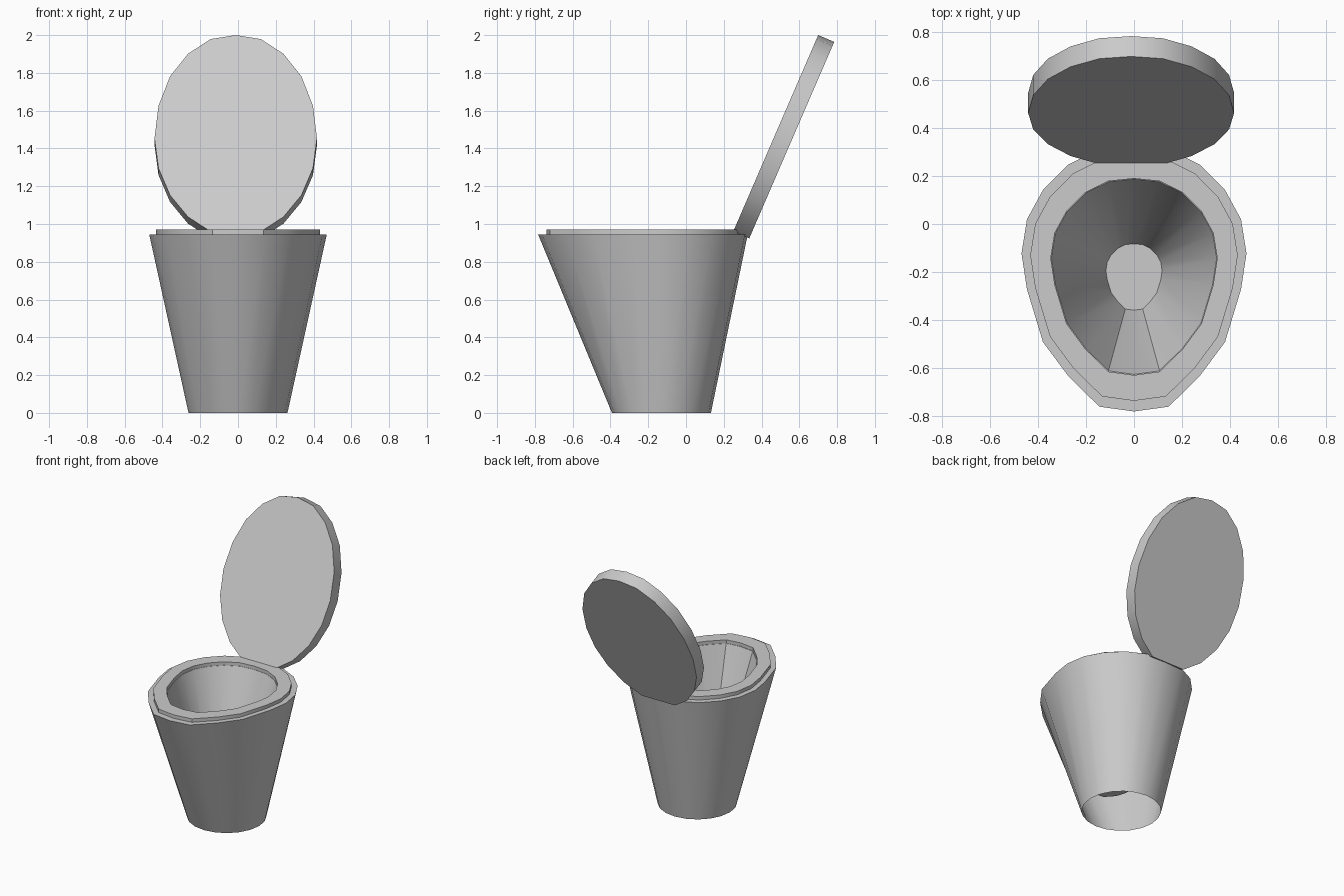
import bpy, bmesh
from math import sin, cos, radians
from mathutils import Vector

if "Cube" in bpy.data.objects:
    bpy.data.objects.remove(bpy.data.objects["Cube"])

STEP = radians(18)          # every outline has 20 sides
# Egg outline: offsets along y from its widest line, front tip to back
EGG_Y = [-0.66, -0.64, -0.51, -0.37, -0.15, 0, 0.143, 0.265, 0.37, 0.435, 0.45]
LID_S = [0.0, 0.0, 0.085, 0.21, 0.365, 0.537, 0.725, 0.895, 1.025, 1.11, 1.133]


def outline(half_width, lengths):
    """Closed counter-clockwise outline, mirrored from one half."""
    half = [(half_width * sin(i * STEP), v) for i, v in enumerate(lengths)]
    return half + [(-x, v) for x, v in reversed(half[1:-1])]


def egg(scale, cy, z):
    return [Vector((x * scale, cy + y * scale, z)) for x, y in outline(0.47, EGG_Y)]


def ellipse(rx, ry, cy, z):
    pts = outline(rx, [-ry * cos(i * STEP) for i in range(11)])
    return [Vector((x, cy + y, z)) for x, y in pts]


def loft(name, rings, cap_start=False, cap_end=False, closed=False):
    bm = bmesh.new()
    loops = [[bm.verts.new(p) for p in r] for r in rings]
    pairs = list(zip(loops, loops[1:]))
    if closed:
        pairs.append((loops[-1], loops[0]))
    for a, b in pairs:
        n = len(a)
        for i in range(n):
            j = (i + 1) % n
            bm.faces.new((a[i], a[j], b[j], b[i]))
    if cap_start:
        bm.faces.new(loops[0][::-1])
    if cap_end:
        bm.faces.new(loops[-1])
    mesh = bpy.data.meshes.new(name)
    bm.to_mesh(mesh)
    bm.free()
    obj = bpy.data.objects.new(name, mesh)
    bpy.context.collection.objects.link(obj)
    bpy.ops.object.select_all(action='DESELECT')
    obj.select_set(True)
    bpy.context.view_layer.objects.active = obj
    bpy.ops.object.shade_smooth_by_angle(angle=radians(30))
    return obj


# Pedestal (open underneath) with rim and inner bowl
loft("bowl", [
    ellipse(0.262, 0.262, -0.13, 0),
    egg(1, -0.123, 0.945),
    egg(0.735, -0.143, 0.945),
    egg(0.25, -0.195, 0.22),
], cap_end=True)

# Seat ring
loft("seat", [
    egg(0.922, -0.13, 0.94),
    egg(0.922, -0.13, 0.97),
    egg(0.74, -0.143, 0.97),
    egg(0.74, -0.143, 0.94),
], closed=True)

# Raised lid, leaning back
foot, up = Vector((-0.012, 0.25, 0.96)), Vector((0, 0.397, 0.918))
thick = Vector((0, 0.085, -0.036))
front = [foot + Vector((x, 0, 0)) + up * s for x, s in outline(0.43, LID_S)]
loft("lid", [[p + thick for p in front], front], cap_start=True, cap_end=True)
